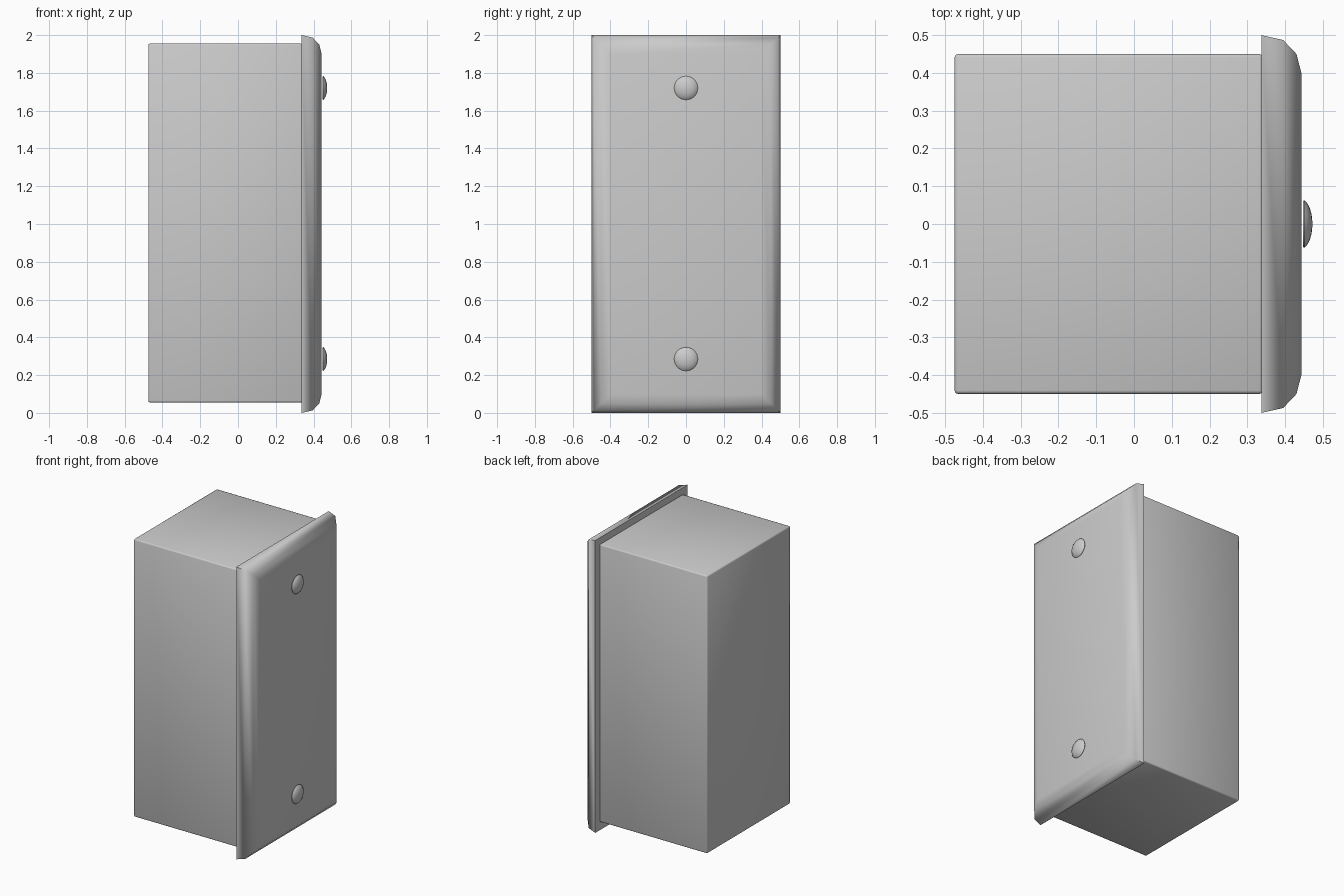
import bpy, bmesh, math
from mathutils import Matrix

if "Cube" in bpy.data.objects:
    bpy.data.objects.remove(bpy.data.objects["Cube"])

grey = bpy.data.materials.new("light_grey")
grey.use_nodes = True
COLOUR = (0.6, 0.6, 0.6, 1)
grey.diffuse_color = COLOUR
grey.node_tree.nodes["Principled BSDF"].inputs["Base Color"].default_value = COLOUR


def finish(bm, name, angle):
    bmesh.ops.recalc_face_normals(bm, faces=bm.faces)
    mesh = bpy.data.meshes.new(name)
    bm.to_mesh(mesh)
    bm.free()
    mesh.materials.append(grey)
    obj = bpy.data.objects.new(name, mesh)
    bpy.context.collection.objects.link(obj)
    bpy.ops.object.select_all(action="DESELECT")
    obj.select_set(True)
    bpy.context.view_layer.objects.active = obj
    bpy.ops.object.shade_smooth_by_angle(angle=math.radians(angle))
    return obj


def loft(bm, rings):
    """Skin a list of closed vertex rings and cap both ends."""
    for a, b in zip(rings, rings[1:]):
        for i in range(len(a)):
            j = (i + 1) % len(a)
            bm.faces.new((a[i], a[j], b[j], b[i]))
    bm.faces.new(rings[0])
    bm.faces.new(rings[-1])


# Housing: box with finely rounded edges
bm = bmesh.new()
bmesh.ops.create_cube(bm, size=1, matrix=Matrix.Translation((-0.067, 0, 1.005))
                      @ Matrix.Diagonal((0.816, 0.9, 1.9, 1)))
bmesh.ops.bevel(bm, geom=bm.edges[:], offset=0.009, segments=2,
                profile=0.5, affect="EDGES")
finish(bm, "box_housing", 50)

# Cover plate: square-cornered rim curving in to a flat face
bm = bmesh.new()
rings = []
for x, inset in ((0.337, 0), (0.395, 0.013), (0.43, 0.05), (0.443, 0.1)):
    y, h = 0.5 - inset, 1 - inset
    rings.append([bm.verts.new((x, sy * y, 1 + sz * h))
                  for sy, sz in ((-1, -1), (1, -1), (1, 1), (-1, 1))])
loft(bm, rings)
finish(bm, "cover_plate", 65)

# Screw heads: shallow domes with flat backs
for name, z in (("upper_screw", 1.72), ("lower_screw", 0.285)):
    bm = bmesh.new()
    rings = []
    for x, r in ((0.448, 0.061), (0.451, 0.063), (0.458, 0.056),
                 (0.465, 0.043), (0.47, 0.026), (0.472, 0.008)):
        angles = [math.tau * i / 24 for i in range(24)]
        rings.append([bm.verts.new((x, r * math.cos(a), z + r * math.sin(a)))
                      for a in angles])
    loft(bm, rings)
    finish(bm, name, 50)
